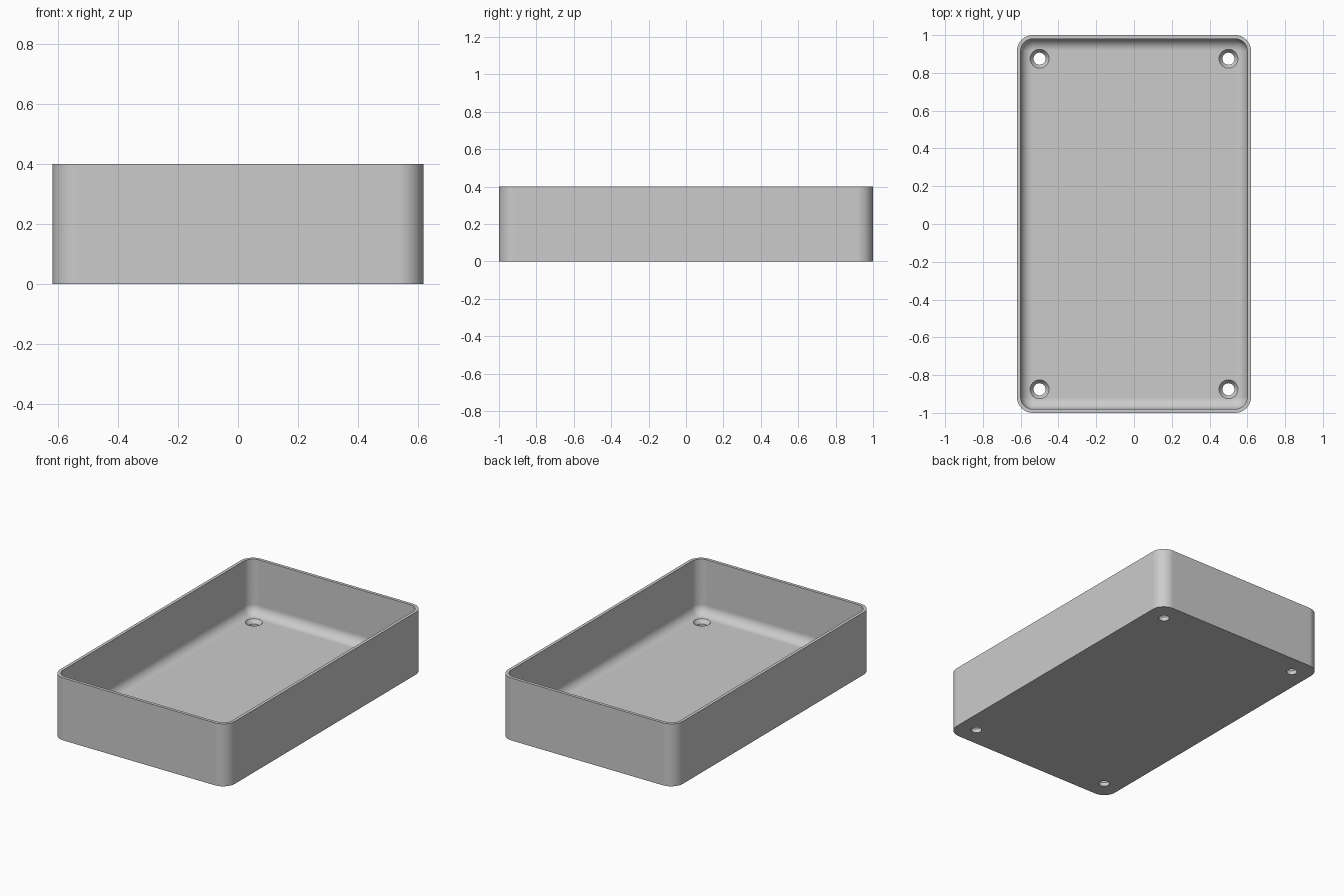
import bpy, bmesh, math

cube = bpy.data.objects.get("Cube")
if cube:
    bpy.data.objects.remove(cube, do_unlink=True)

HALF_X, HALF_Y, HEIGHT = 0.62, 1.0, 0.4
WALL, FLOOR, FILLET = 0.02, 0.05, 0.06
OUTER_R, INNER_R = 0.085, 0.065
CORNER_STEPS, FILLET_STEPS, HOLE_SIDES = 10, 8, 40


def make_object(name, bm):
    bmesh.ops.recalc_face_normals(bm, faces=bm.faces)
    mesh = bpy.data.meshes.new(name)
    bm.to_mesh(mesh)
    bm.free()
    obj = bpy.data.objects.new(name, mesh)
    bpy.context.collection.objects.link(obj)
    return obj


def rounded_ring(bm, inset, radius, z):
    """Rounded rectangle of vertices, inset from the outer walls."""
    ring = []
    cx, cy = HALF_X - inset - radius, HALF_Y - inset - radius
    for corner, (sx, sy) in enumerate([(1, 1), (-1, 1), (-1, -1), (1, -1)]):
        for i in range(CORNER_STEPS + 1):
            a = (corner + i / CORNER_STEPS) * math.pi / 2
            ring.append(bm.verts.new((sx * cx + radius * math.cos(a),
                                      sy * cy + radius * math.sin(a), z)))
    return ring


def bridge(bm, rings):
    for low, high in zip(rings, rings[1:]):
        n = len(low)
        for i in range(n):
            j = (i + 1) % n
            bm.faces.new((low[i], low[j], high[j], high[i]))


# Tray shell: outer wall, rim, inner wall, fillet and floor
bm = bmesh.new()
rings = [rounded_ring(bm, 0, OUTER_R, 0), rounded_ring(bm, 0, OUTER_R, HEIGHT),
         rounded_ring(bm, WALL, INNER_R, HEIGHT)]
for i in range(FILLET_STEPS + 1):
    a = i / FILLET_STEPS * math.pi / 2
    shift = FILLET * (1 - math.cos(a))
    rings.append(rounded_ring(bm, WALL + shift, INNER_R - shift,
                              FLOOR + FILLET * (1 - math.sin(a))))
bridge(bm, rings)
bm.faces.new(rings[0])
bm.faces.new(rings[-1])
tray = make_object("tray", bm)

# Countersunk screw hole cutters near the corners
bm = bmesh.new()
profile = [(0.032, -0.05), (0.032, 0.025), (0.05, FLOOR), (0.05, 0.12)]
for sx in (-1, 1):
    for sy in (-1, 1):
        rings = []
        for r, z in profile:
            angles = [2 * math.pi * k / HOLE_SIDES for k in range(HOLE_SIDES)]
            rings.append([bm.verts.new((sx * 0.5 + r * math.cos(a),
                                        sy * 0.875 + r * math.sin(a), z))
                          for a in angles])
        bridge(bm, rings)
        bm.faces.new(rings[0])
        bm.faces.new(rings[-1])
cutter = make_object("screw_hole_cutter", bm)
cutter.hide_render = True

# Cut the holes, then shade
bpy.ops.object.select_all(action='DESELECT')
bpy.context.view_layer.objects.active = tray
tray.select_set(True)
cut = tray.modifiers.new("screw_holes", 'BOOLEAN')
cut.operation, cut.solver, cut.object = 'DIFFERENCE', 'EXACT', cutter
bpy.ops.object.modifier_apply(modifier=cut.name)
bpy.data.objects.remove(cutter, do_unlink=True)
bpy.ops.object.shade_smooth_by_angle(angle=math.radians(30))
normals = tray.modifiers.new("even_shading", 'WEIGHTED_NORMAL')
normals.keep_sharp = True

# Plain grey material
grey = bpy.data.materials.new("light grey")
grey.use_nodes = True
colour = (0.6, 0.6, 0.6, 1)
grey.diffuse_color = colour
grey.node_tree.nodes["Principled BSDF"].inputs["Base Color"].default_value = colour
tray.data.materials.clear()
tray.data.materials.append(grey)
